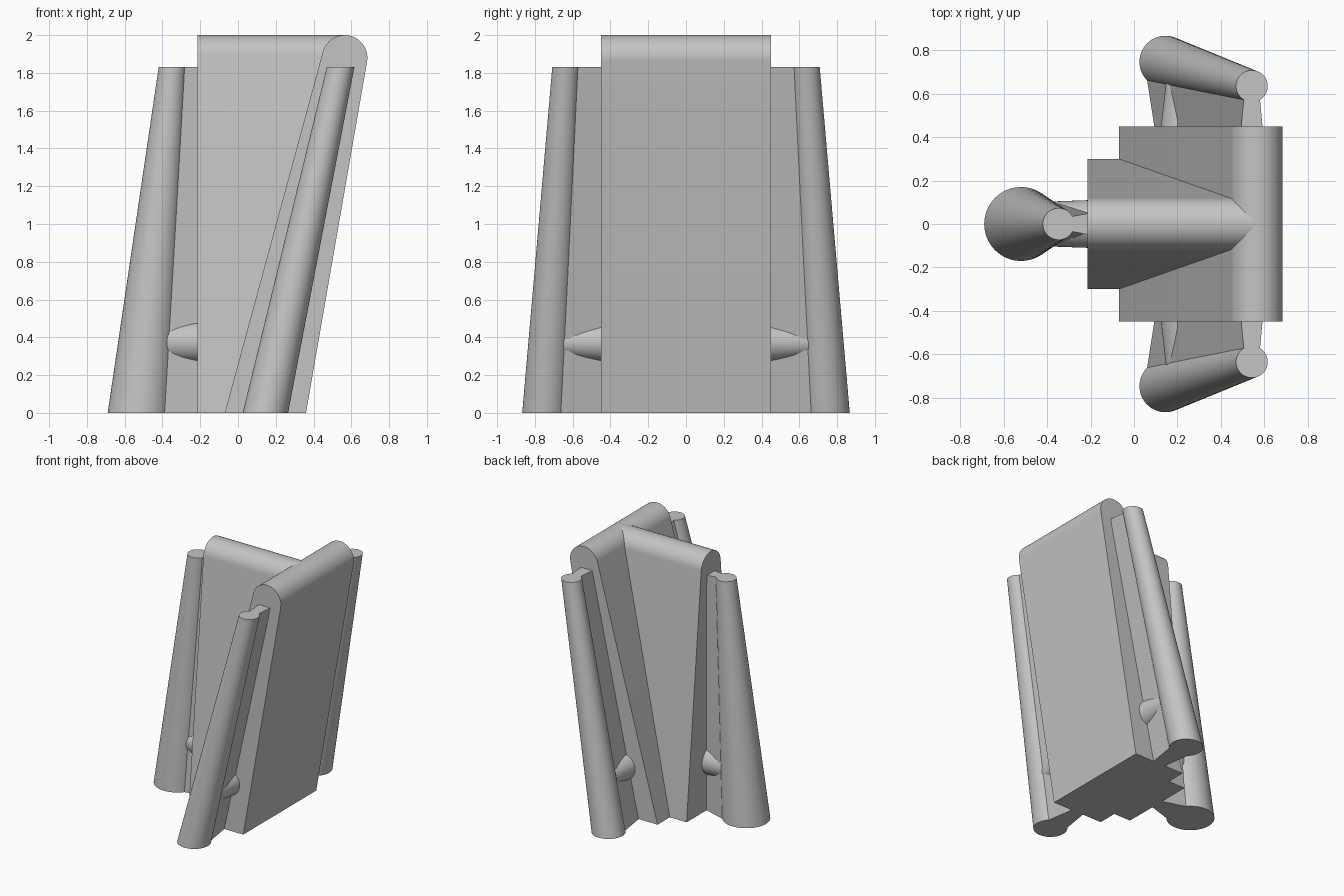
import bpy
import bmesh
from math import pi, sin, cos, atan2, acos, hypot

if "Cube" in bpy.data.objects:
    bpy.data.objects.remove(bpy.data.objects["Cube"], do_unlink=True)

grey = bpy.data.materials.new("plain_grey")
grey.use_nodes = True
grey.diffuse_color = (0.55, 0.55, 0.55, 1)
grey.node_tree.nodes["Principled BSDF"].inputs["Base Color"].default_value = grey.diffuse_color

TOP = 1.83        # height of posts and webs
ROLL_Z = 1.88     # centre of the rounded wall tops
ROLL_R = 0.12


def loft(name, start, end):
    """Closed solid between two matching rings of points."""
    bm = bmesh.new()
    a = [bm.verts.new(p) for p in start]
    b = [bm.verts.new(p) for p in end]
    for i in range(len(a)):
        j = (i + 1) % len(a)
        bm.faces.new((a[i], a[j], b[j], b[i]))
    bm.faces.new(a[::-1])
    bm.faces.new(b)
    bmesh.ops.recalc_face_normals(bm, faces=bm.faces)
    mesh = bpy.data.meshes.new(name)
    bm.to_mesh(mesh)
    bm.free()
    mesh.materials.append(grey)
    obj = bpy.data.objects.new(name, mesh)
    bpy.context.collection.objects.link(obj)
    bpy.ops.object.select_all(action='DESELECT')
    obj.select_set(True)
    bpy.context.view_layer.objects.active = obj
    bpy.ops.object.shade_smooth_by_angle(angle=pi / 6)
    return obj


def circle(u, v, r, n=64):
    return [(u + r * cos(2 * pi * i / n), v + r * sin(2 * pi * i / n)) for i in range(n)]


def wall_profile(left, right, centre, n=32):
    """Flat base whose sides run tangent into a rounded top."""
    def tangent(u, side):
        du, dv = u - centre, -ROLL_Z
        return atan2(dv, du) + side * acos(ROLL_R / hypot(du, dv))
    a0, a1 = tangent(right, 1), tangent(left, -1) + 2 * pi
    arc = [a0 + (a1 - a0) * i / n for i in range(n + 1)]
    return [(left, 0), (right, 0)] + [
        (centre + ROLL_R * cos(a), ROLL_Z + ROLL_R * sin(a)) for a in arc]


# Leaning cross wall
cross = wall_profile(-0.07, 0.36, 0.565)
loft("cross_wall", [(x, -0.45, z) for x, z in cross], [(x, 0.45, z) for x, z in cross])

# Stem wall, ending inside the cross wall
stem = wall_profile(-0.3, 0.3, 0)
loft("stem_wall", [(-0.215, y, z) for y, z in stem],
     [(min(0.56, 0.145 + 0.223 * z), y, z) for y, z in stem])


def buttress(prefix, place, wall, foot, head, web_foot, web_head, rod):
    """Tapered post, thin web and tie rod; place maps (out, across, lean height, z)."""
    # Post: foot and head are (out, radius)
    loft(prefix + "_post",
         [place(o, a, 0, 0) for o, a in circle(foot[0], 0, foot[1])],
         [place(o, a, TOP, TOP) for o, a in circle(head[0], 0, head[1])])
    # Web: its ends are (out, half width)
    def web_ring(end, z):
        o, w = end
        return [place(wall - 0.01, -0.05, z, z), place(o, -w, z, z),
                place(o, w, z, z), place(wall - 0.01, 0.05, z, z)]
    loft(prefix + "_web", web_ring(web_foot, 0), web_ring(web_head, TOP))
    # Tie rod: (inner radius, outer end, outer radius)
    h = 0.375
    r0, end, r1 = rod
    loft(prefix + "_tie_rod",
         [place(wall - 0.01, a, h, z) for a, z in circle(0, h, r0)],
         [place(end, a, h, z) for a, z in circle(0, h, r1)])


buttress("stem", lambda o, a, h, z: (-o, a, z), 0.215,
         (0.52, 0.17), (0.347, 0.073), (0.39, 0.108), (0.285, 0.035),
         (0.11, 0.40, 0.103))

for prefix, s in (("front", -1), ("back", 1)):
    buttress(prefix, lambda o, a, h, z: (0.145 + 0.398 * h / TOP + a, s * o, z), 0.45,
             (0.747, 0.12), (0.635, 0.073), (0.665, 0.085), (0.575, 0.037),
             (0.104, 0.66, 0.078))
